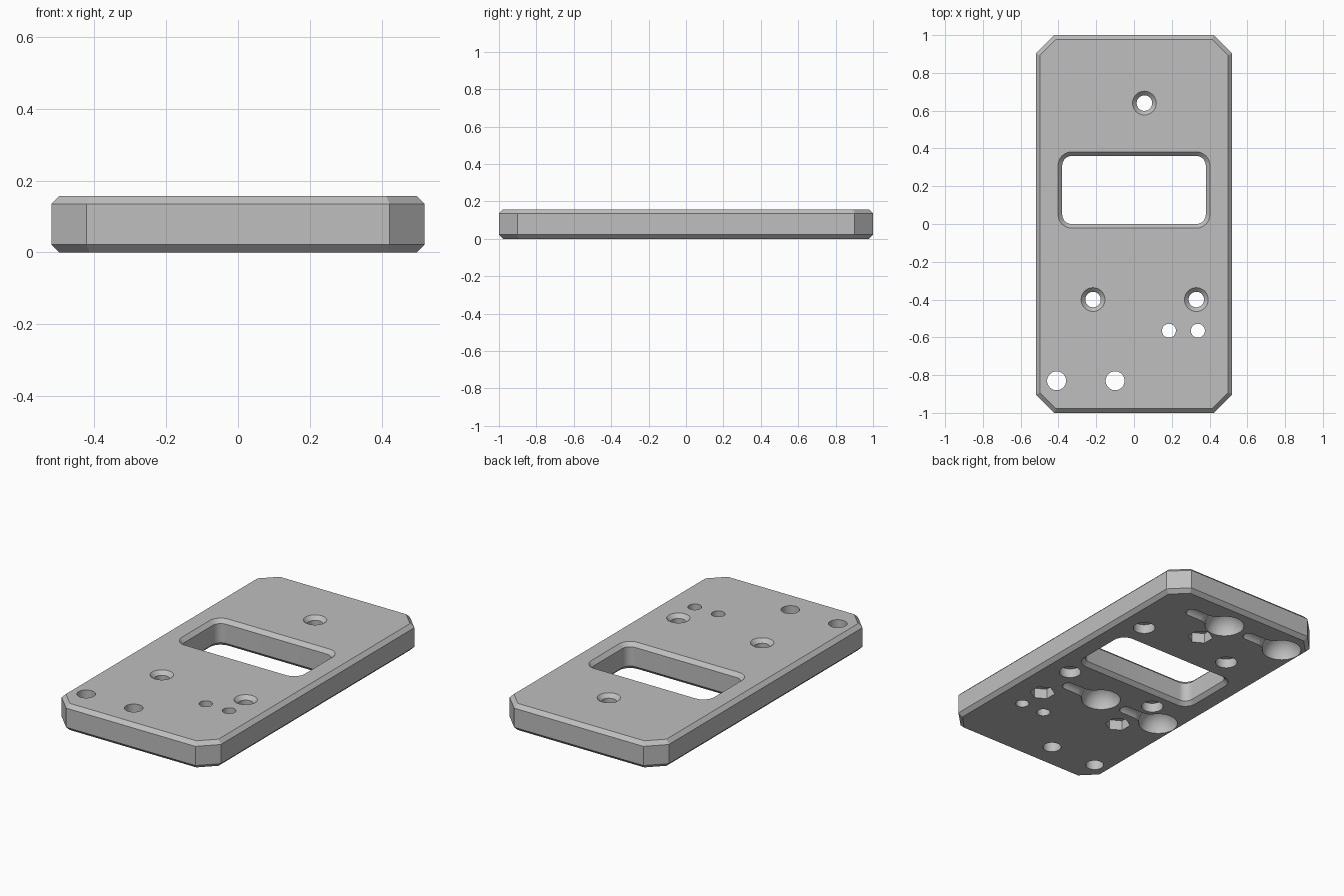
import bpy
import bmesh
import math

if "Cube" in bpy.data.objects:
    bpy.data.objects.remove(bpy.data.objects["Cube"])

HEIGHT, CHAMFER = 0.157, 0.022
OVER = 0.01  # how far cutters reach past the surfaces

grey = bpy.data.materials.new("plain_grey")
grey.use_nodes = True
grey.diffuse_color = (0.52, 0.52, 0.52, 1)
grey.node_tree.nodes["Principled BSDF"].inputs["Base Color"].default_value = grey.diffuse_color


def loft(name, rings):
    """Closed solid through a list of equally long rings of points."""
    bm = bmesh.new()
    loops = [[bm.verts.new(p) for p in ring] for ring in rings]
    n = len(loops[0])
    for a, b in zip(loops, loops[1:]):
        for i in range(n):
            j = (i + 1) % n
            bm.faces.new((a[i], a[j], b[j], b[i]))
    bm.faces.new(loops[0][::-1])
    bm.faces.new(loops[-1])
    bmesh.ops.recalc_face_normals(bm, faces=bm.faces)
    mesh = bpy.data.meshes.new(name)
    bm.to_mesh(mesh)
    bm.free()
    mesh.materials.append(grey)
    obj = bpy.data.objects.new(name, mesh)
    bpy.context.collection.objects.link(obj)
    return obj


def octagon(z, inset):
    w, l = 0.52 - inset, 1 - inset
    c = 0.098 - inset * (2 - math.sqrt(2))
    quarter = [(w, l - c), (w - c, l)]
    pts = quarter + [(-x, y) for x, y in quarter[::-1]]
    pts += [(-x, -y) for x, y in pts]
    return [(x, y, z) for x, y in pts]


def rounded_rect(z, grow, cx=0, cy=0.18, w=0.38, l=0.18, r=0.05):
    pts = []
    for k, (sx, sy) in enumerate([(1, 1), (-1, 1), (-1, -1), (1, -1)]):
        for i in range(9):
            a = math.pi / 2 * (k + i / 8)
            pts.append((cx + sx * (w - r) + (r + grow) * math.cos(a),
                        cy + sy * (l - r) + (r + grow) * math.sin(a), z))
    return pts


def circle(x, y, z, r, sides=40, turn=0):
    angles = [2 * math.pi * i / sides + turn for i in range(sides)]
    return [(x + r * math.cos(a), y + r * math.sin(a), z) for a in angles]


def cut(rings):
    """Subtract a lofted solid from the plate."""
    cutter = loft("cutter", rings)
    cutter.hide_render = True
    mod = plate.modifiers.new("cut", "BOOLEAN")
    mod.operation, mod.solver, mod.object = "DIFFERENCE", "EXACT", cutter
    bpy.ops.object.modifier_apply(modifier=mod.name)
    bpy.data.objects.remove(cutter)


# Plate with cut corners and chamfered top and bottom edges
top = HEIGHT + OVER
plate = loft("base_plate", [octagon(0, CHAMFER), octagon(CHAMFER, 0),
                            octagon(HEIGHT - CHAMFER, 0), octagon(HEIGHT, CHAMFER)])
bpy.ops.object.select_all(action="DESELECT")
bpy.context.view_layer.objects.active = plate
plate.select_set(True)

# Window chamfered on both faces
cut([rounded_rect(-OVER, CHAMFER + OVER), rounded_rect(CHAMFER, 0),
     rounded_rect(HEIGHT - CHAMFER, 0), rounded_rect(top, CHAMFER + OVER)])

# Countersunk screw holes with hexagonal nut pockets below
for x, y in [(0.055, 0.64), (-0.217, -0.4), (0.33, -0.4)]:
    cut([circle(x, y, -OVER, 0.041), circle(x, y, HEIGHT - CHAMFER, 0.041),
         circle(x, y, top, 0.041 + CHAMFER + OVER)])
    cut([circle(x, y, z, 0.07, 6, math.pi / 6) for z in (-OVER, 0.06)])

# Plain through holes
for x, y, r in [(0.185, -0.565, 0.037), (0.338, -0.565, 0.037),
                (-0.41, -0.83, 0.05), (-0.1, -0.83, 0.05)]:
    cut([circle(x, y, z, r) for z in (-OVER, top)])

# Blind round recesses around the window underside
for x in (0.36, -0.237):
    for y in (0.517, -0.125):
        cut([circle(x, y, z, 0.06) for z in (-OVER, 0.055)])

# Bulb-shaped hollows with a rounded tail, sunk into the underside
bulb, tail, length = 0.108, 0.036, 0.27
profile = []
for i in range(15):
    a = math.pi * (1 - 0.74 * (i + 0.15) / 14)
    profile.append((bulb * math.cos(a), bulb * math.sin(a)))
profile += [(0.094, 0.055), (0.115, 0.042), (0.14, tail)]
for i in range(7):
    a = math.pi / 2 * (1 - i / 6.4)
    profile.append((length - tail + tail * math.cos(a), tail * math.sin(a)))
for cx in (0.03, -0.385):
    for cy in (0.82, -0.25):
        cut([[(cx + px, y, z) for y, z, _ in circle(cy, 0, 0, r, 32, 0.05)]
             for px, r in profile])

bpy.ops.object.shade_smooth_by_angle(angle=math.radians(25))
